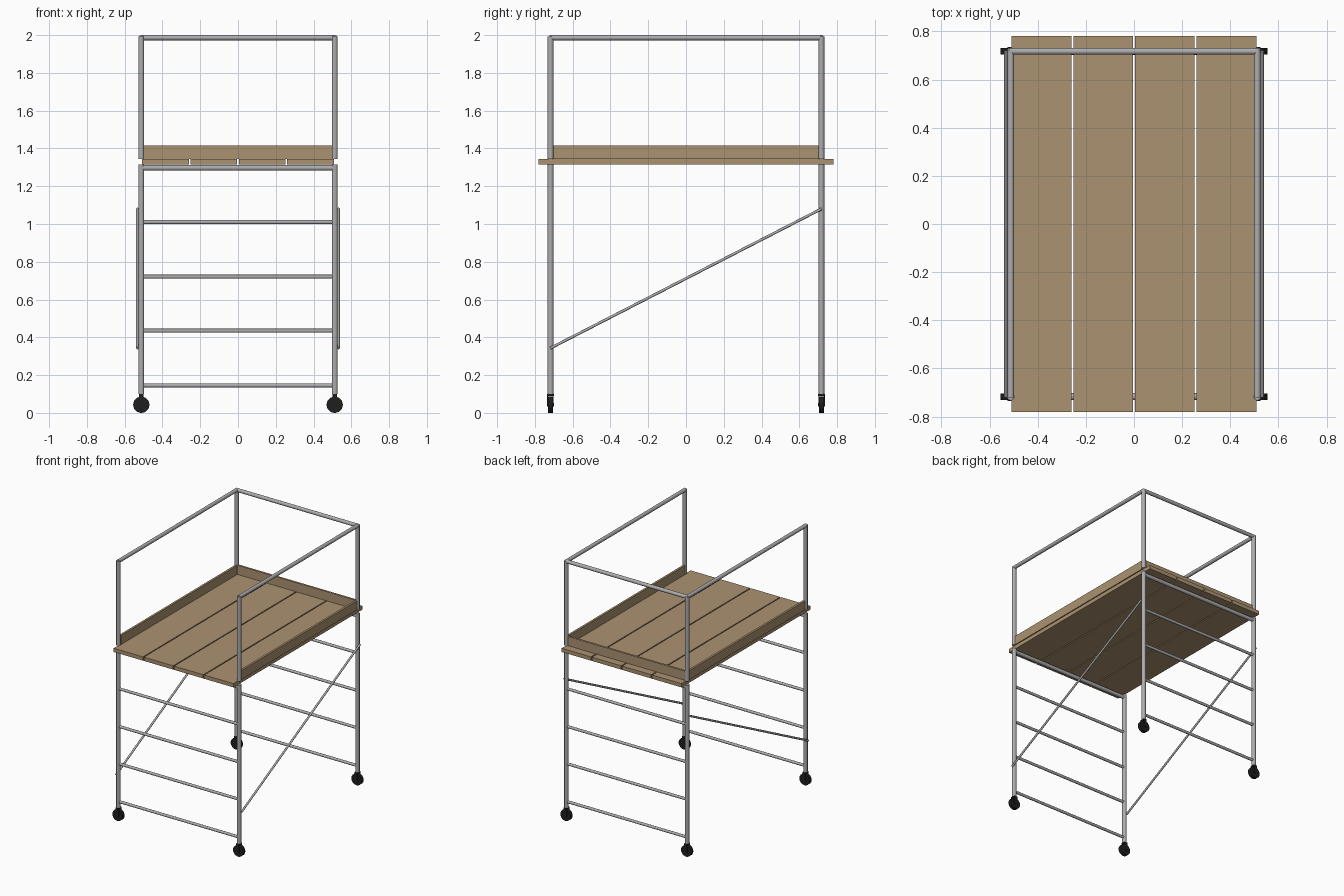
import bpy, math
from mathutils import Vector

if "Cube" in bpy.data.objects:
    bpy.data.objects.remove(bpy.data.objects["Cube"])


def material(name, rgb):
    m = bpy.data.materials.new(name)
    m.diffuse_color = (*rgb, 1)
    m.use_nodes = True
    m.node_tree.nodes["Principled BSDF"].inputs["Base Color"].default_value = m.diffuse_color
    return m


STEEL = material("galvanised steel", (0.42, 0.42, 0.43))
WOOD = material("plank wood", (0.41, 0.29, 0.165))
BLACK = material("black rubber", (0.013, 0.013, 0.014))


def tube(name, a, b, r, mat=STEEL, sides=20):
    a, b = Vector(a), Vector(b)
    d = b - a
    bpy.ops.mesh.primitive_cylinder_add(vertices=sides, radius=r, depth=d.length,
                                        location=(a + b) / 2)
    o = bpy.context.object
    o.rotation_euler = d.to_track_quat('Z', 'Y').to_euler()
    o.name = name
    o.data.materials.append(mat)
    bpy.ops.object.shade_smooth_by_angle(angle=math.radians(40))
    return o


def box(name, centre, size, mat):
    bpy.ops.mesh.primitive_cube_add(size=1, location=centre)
    o = bpy.context.object
    o.scale = size
    bpy.ops.object.transform_apply(location=False, rotation=False, scale=True)
    o.name = name
    o.data.materials.append(mat)
    return o


X, Y = 0.512, 0.717          # post positions
DECK0, DECK1 = 1.316, 1.345  # deck bottom and top
RAIL = 1.986

for sx in (-1, 1):
    for sy in (-1, 1):
        x, y = sx * X, sy * Y
        # posts below and above the deck
        tube("lower_post", (x, y, 0.1), (x, y, DECK0), 0.0155)
        tube("guard_post", (x, y, DECK1), (x, y, 1.992), 0.0155)
        # caster: wheel, hub, fork and stem
        tube("caster_wheel", (x, y - 0.0135, 0.043), (x, y + 0.0135, 0.043), 0.043, BLACK, 24)
        tube("caster_axle", (x, y - 0.019, 0.043), (x, y + 0.019, 0.043), 0.009, BLACK, 12)
        for s in (-1, 1):
            box("caster_fork_side", (x, y + s * 0.0165, 0.066), (0.026, 0.004, 0.064), BLACK)
        box("caster_fork_top", (x, y, 0.095), (0.026, 0.037, 0.01), BLACK)
    # side guard rail, diagonal brace and toe board
    tube("side_guard_rail", (sx * X, -Y - 0.005, RAIL), (sx * X, Y + 0.005, RAIL), 0.014)
    tube("diagonal_brace", (sx * 0.532, -Y, 0.343), (sx * 0.532, Y, 1.08), 0.0075, sides=12)
    box("side_toe_board", (sx * 0.508, 0, 1.38), (0.016, 1.405, 0.07), WOOD)

# back guard rail and toe board
tube("back_guard_rail", (-X - 0.005, Y, RAIL), (X + 0.005, Y, RAIL), 0.014)
box("back_toe_board", (0, 0.714, 1.38), (1.0, 0.016, 0.07), WOOD)

# ladder rungs on both end frames
for y in (-Y, Y):
    for z in (0.145, 0.435, 0.721, 1.01):
        tube("rung", (-X, y, z), (X, y, z), 0.0105)
    tube("deck_bearer", (-X, y, 1.297), (X, y, 1.297), 0.0145)

# deck planks
for i in range(4):
    box("deck_plank", ((i - 1.5) * 0.256, 0, (DECK0 + DECK1) / 2),
        (0.248, 1.562, DECK1 - DECK0), WOOD)
